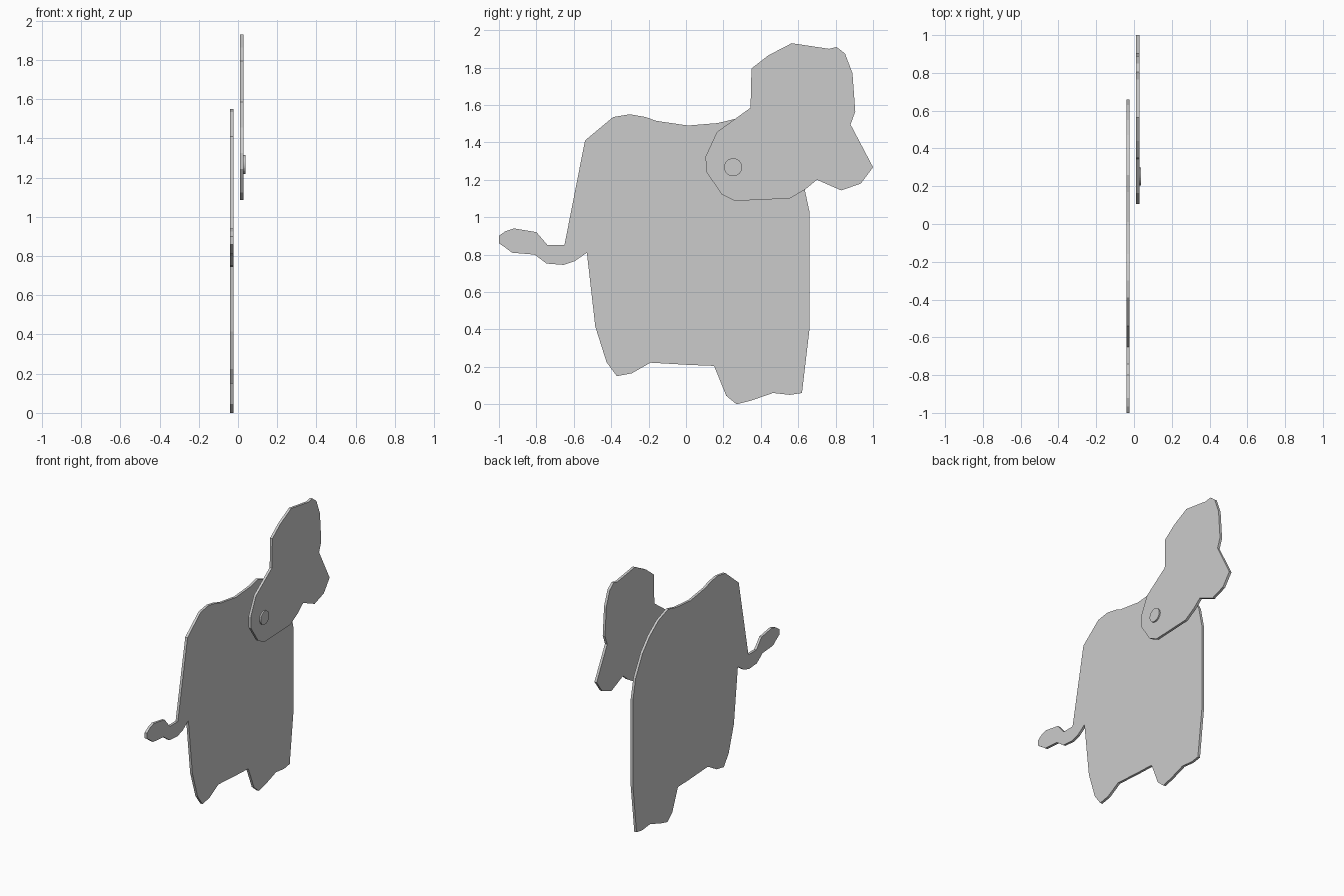
import bpy, bmesh
from math import pi
from mathutils import Matrix

if "Cube" in bpy.data.objects:
    bpy.data.objects.remove(bpy.data.objects["Cube"])


def make_object(name, bm):
    bmesh.ops.recalc_face_normals(bm, faces=bm.faces)
    mesh = bpy.data.meshes.new(name)
    bm.to_mesh(mesh)
    bm.free()
    obj = bpy.data.objects.new(name, mesh)
    bpy.context.collection.objects.link(obj)
    return obj


def cutout(name, outline, x0, x1):
    """Flat sheet with a (y, z) outline, extruded from x0 to x1."""
    bm = bmesh.new()
    face = bm.faces.new([bm.verts.new((x0, y, z)) for y, z in outline])
    ext = bmesh.ops.extrude_face_region(bm, geom=[face], use_keep_orig=True)
    verts = [g for g in ext["geom"] if isinstance(g, bmesh.types.BMVert)]
    bmesh.ops.translate(bm, verts=verts, vec=(x1 - x0, 0, 0))
    return make_object(name, bm)


tail_top = [(-1, .90), (-.965, .925), (-.92, .94), (-.80, .92), (-.74, .85), (-.65, .85)]
back = [(-.54, 1.41), (-.39, 1.535), (-.30, 1.55), (-.215, 1.535), (-.16, 1.515),
        (.01, 1.49), (.17, 1.503), (.26, 1.525)]
chest = [(.37, 1.485), (.47, 1.41), (.55, 1.32), (.63, 1.17), (.66, 1.03), (.66, .40)]
front_foot = [(.62, .06), (.555, .05), (.465, .06), (.35, .02), (.27, 0), (.215, .045)]
belly = [(.15, .205), (.02, .21), (-.19, .222)]
rear_foot = [(-.29, .165), (-.37, .15), (-.425, .225), (-.485, .415), (-.53, .81)]
tail_under = [(-.595, .765), (-.655, .745), (-.745, .752), (-.81, .80), (-.93, .81),
              (-.97, .84), (-1, .86)]

head = [(.345, 1.585), (.35, 1.795), (.44, 1.865), (.565, 1.93), (.765, 1.90), (.805, 1.91),
        (.85, 1.875), (.89, 1.77), (.905, 1.565), (.88, 1.495), (1, 1.267), (.935, 1.18),
        (.83, 1.143), (.70, 1.20), (.64, 1.15), (.555, 1.10), (.26, 1.087), (.19, 1.123),
        (.107, 1.245), (.105, 1.325), (.165, 1.455)]

# Animal-shaped board: body with legs and tail
cutout("body_board", tail_top + back + chest + front_foot + belly + rear_foot + tail_under,
       -.041, -.023)

# Head board in front of the body
cutout("head_board", head, .010, .028)

# Round pivot cap on the head
bm = bmesh.new()
bmesh.ops.create_cone(bm, cap_ends=True, segments=32, radius1=.048, radius2=.048, depth=.010,
                      matrix=Matrix.Translation((.033, .252, 1.267)) @ Matrix.Rotation(pi / 2, 4, 'Y'))
make_object("pivot_cap", bm)
